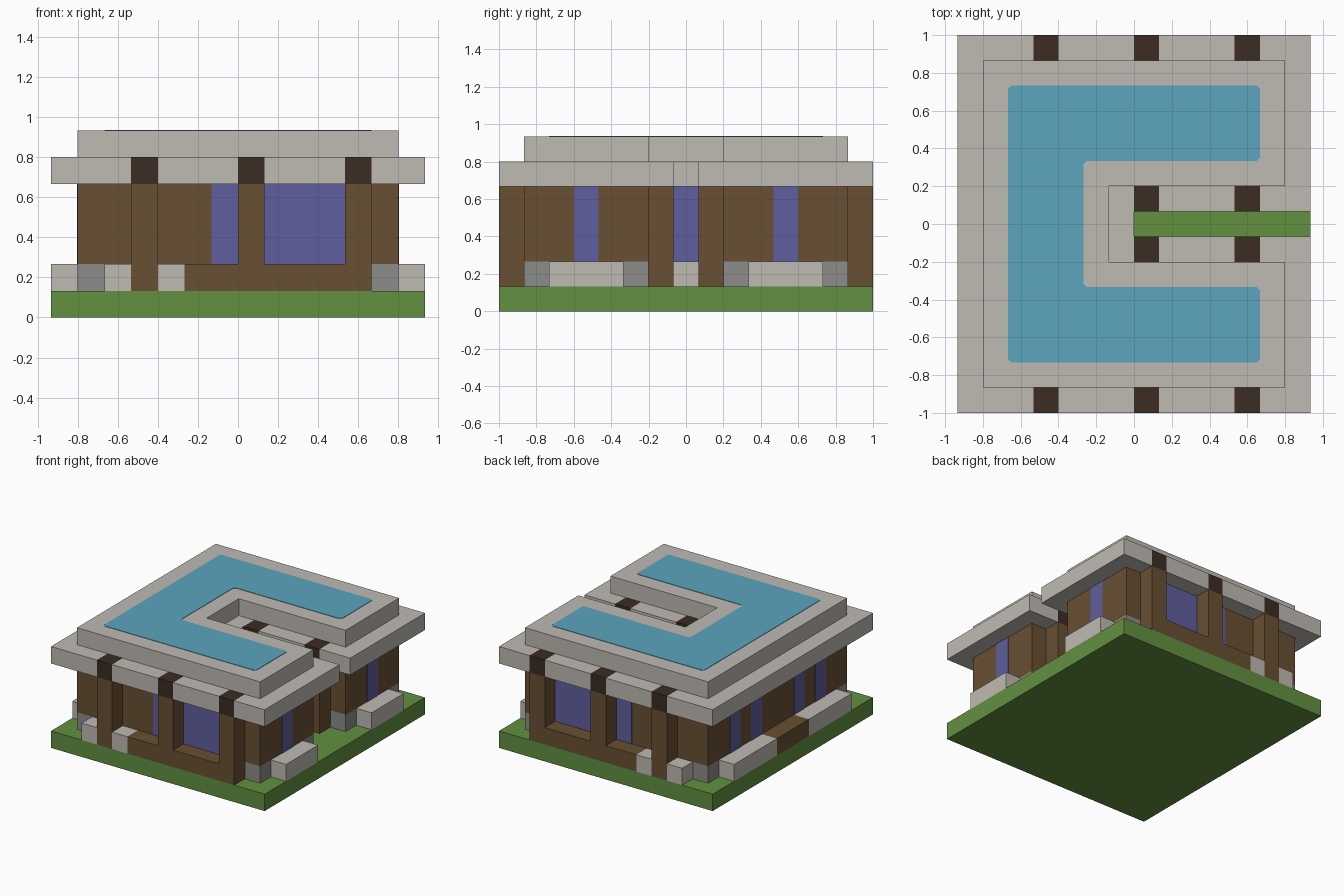
import bpy
import bmesh
from mathutils import Vector

cube = bpy.data.objects.get("Cube")
if cube:
    bpy.data.objects.remove(cube, do_unlink=True)

U = 1 / 15  # one block


def material(name, r, g, b):
    m = bpy.data.materials.new(name)
    m.use_nodes = True
    m.diffuse_color = (r, g, b, 1)
    m.node_tree.nodes["Principled BSDF"].inputs["Base Color"].default_value = (r, g, b, 1)
    return m


plaster = material("pale plaster", 0.52, 0.49, 0.45)
grass = material("grass green", 0.122, 0.28, 0.052)
wood = material("brown wood", 0.138, 0.08, 0.032)
dark_wood = material("dark wood", 0.045, 0.025, 0.017)
glass = material("violet glass", 0.112, 0.112, 0.342)
water = material("water blue", 0.107, 0.376, 0.515)
stone = material("grey stone", 0.262, 0.262, 0.255)


def prism(bm, outline, z0, z1):
    """Extrude a flat outline, given in blocks, from z0 to z1."""
    face = bm.faces.new([bm.verts.new((x * U, y * U, z0 * U)) for x, y in outline])
    top = bmesh.ops.extrude_face_region(bm, geom=[face])["geom"]
    verts = [v for v in top if isinstance(v, bmesh.types.BMVert)]
    bmesh.ops.translate(bm, verts=verts, vec=(0, 0, (z1 - z0) * U))


def build(name, mat, shapes):
    """One object from a list of (outline, z0, z1)."""
    bm = bmesh.new()
    for outline, z0, z1 in shapes:
        prism(bm, outline, z0, z1)
    bmesh.ops.recalc_face_normals(bm, faces=bm.faces)
    mesh = bpy.data.meshes.new(name)
    bm.to_mesh(mesh)
    bm.free()
    mesh.materials.append(mat)
    obj = bpy.data.objects.new(name, mesh)
    bpy.context.collection.objects.link(obj)
    return obj


def rect(x0, x1, y0, y1):
    return [(x0, y0), (x1, y0), (x1, y1), (x0, y1)]


def both(x0, x1, y0, y1, z0, z1):
    """A box and its copy mirrored front to back."""
    return [(rect(x0, x1, y0, y1), z0, z1), (rect(x0, x1, -y1, -y0), z0, z1)]


def c_shape(x, y, notch_x, notch_y):
    """C-shaped plan, open towards +x."""
    return [(-x, -y), (x, -y), (x, -notch_y), (notch_x, -notch_y),
            (notch_x, notch_y), (x, notch_y), (x, y), (-x, y)]


def trim(outline, size, square):
    """Cut square notches from outward corners, or chamfer every corner."""
    pts = [Vector(p) for p in outline]
    result = []
    for i, c in enumerate(pts):
        d_in = (c - pts[i - 1]).normalized()
        d_out = (pts[(i + 1) % len(pts)] - c).normalized()
        a, b = c - d_in * size, c + d_out * size
        if not square:
            result += [a, b]
        elif d_in.x * d_out.y - d_in.y * d_out.x > 0:
            result += [a, a + d_out * size, b]
        else:
            result.append(c)
    return result


# Ground slab
build("ground", grass, [(rect(-14, 14, -15, 15), 0, 2)])

# Walls, with corner stones let into the lowest course
plan = c_shape(12, 13, -2, 3)
build("lower_walls", wood, [(trim(plan, 2, True), 2, 4)])
build("walls", wood, [(plan, 4, 10)])
stones = []
for x, y in ((-12, 11), (10, 11), (10, 3)):
    stones += both(x, x + 2, y, y + 2, 2, 4)
build("corner_stones", stone, stones)

# Columns and the sills between them, outside and in the courtyard
outer, inner = (-8, 0, 8), (0, 8)
columns, beams = [], []
for xs, y in ((outer, 13), (inner, 1)):
    for x in xs:
        columns += both(x, x + 2, y, y + 2, 2, 10)
        beams += both(x, x + 2, y, y + 2, 10, 12)
build("columns", wood, columns)
build("beam_ends", dark_wood, beams)
sills = [(rect(-14, -12, -3, 3), 2, 4)]
for x0, x1, y in ((-4, 0, 13), (2, 8, 13), (-2, 0, 1), (2, 8, 1)):
    sills += both(x0, x1, y, y + 2, 2, 4)
build("sills", wood, sills)

# Pale low blocks around the walls
blocks = [(rect(-2, 0, -1, 1), 2, 4)]
blocks += both(-14, -12, 3, 11, 2, 4) + both(12, 14, 5, 11, 2, 4)
blocks += both(-10, -8, 13, 15, 2, 4) + both(-6, -4, 13, 15, 2, 4)
build("low_blocks", plaster, blocks)

# Window panes as thin plates
t = 0.05
panes = [(rect(-2, -2 + t, -1, 1), 4, 10)]
for x0, x1 in ((-2, 0), (2, 8)):
    panes += both(x0, x1, 13, 13 + t, 4, 10)
    panes += both(x0, x1, 3 - t, 3, 4, 10)
panes += both(12, 12 + t, 7, 9, 4, 10)
for y in (3, 7):
    panes += both(-12 - t, -12, y, y + 2, 4, 10)
build("windows", glass, panes)

# Eave slab, notched around the beam ends
half = [(0, 3), (2, 3), (2, 1), (8, 1), (8, 3), (10, 3), (10, 1), (14, 1), (14, 15)]
for x in reversed(outer):
    half += [(x + 2, 15), (x + 2, 13), (x, 13), (x, 15)]
half.append((-14, 15))
build("eaves", plaster, [(half + [(x, -y) for x, y in reversed(half)], 10, 12)])

# Upper roof and its water panel
build("roof", plaster, [(plan, 12, 14)])
build("roof_water", water, [(trim(c_shape(10, 11, -4, 5), 0.25, False), 14, 14 + t)])
